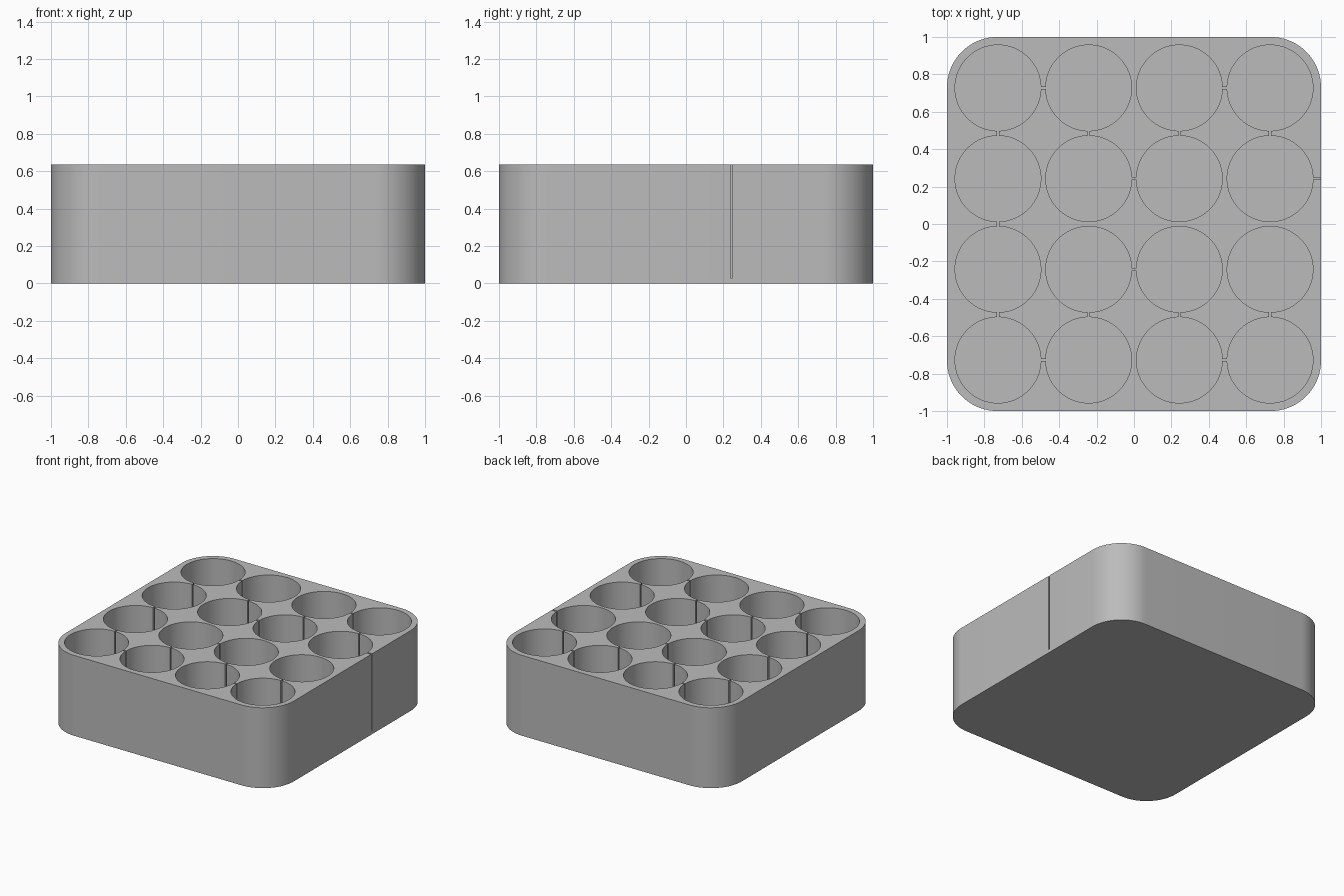
import bpy, bmesh, math
from mathutils import Matrix

if "Cube" in bpy.data.objects:
    bpy.data.objects.remove(bpy.data.objects["Cube"])

HEIGHT, FLOOR = 0.635, 0.028
PITCH, HOLE_R = 0.485, 0.2295
CORNER = 0.27
SLOT = 0.011
GRID = [(i - 1.5) * PITCH for i in range(4)]

grey = bpy.data.materials.new("plain grey")
grey.diffuse_color = (0.5, 0.5, 0.5, 1)
grey.use_nodes = True
grey.node_tree.nodes["Principled BSDF"].inputs["Base Color"].default_value = grey.diffuse_color


def make_object(name, bm):
    bmesh.ops.recalc_face_normals(bm, faces=bm.faces)
    mesh = bpy.data.meshes.new(name)
    bm.to_mesh(mesh)
    bm.free()
    mesh.materials.append(grey)
    obj = bpy.data.objects.new(name, mesh)
    bpy.context.collection.objects.link(obj)
    return obj


# Rounded square block
bm = bmesh.new()
outline = []
steps = 24
for quarter in range(4):
    sx, sy = [(1, 1), (-1, 1), (-1, -1), (1, -1)][quarter]
    for k in range(steps + 1):
        a = math.pi / 2 * (quarter + k / steps)
        outline.append(bm.verts.new((sx * (1 - CORNER) + CORNER * math.cos(a),
                                     sy * (1 - CORNER) + CORNER * math.sin(a), 0)))
base = bm.faces.new(outline)
top = bmesh.ops.extrude_face_region(bm, geom=[base], use_keep_orig=True)["geom"]
bmesh.ops.translate(bm, vec=(0, 0, HEIGHT),
                    verts=[v for v in top if isinstance(v, bmesh.types.BMVert)])
tray = make_object("tray_block", bm)

# Round wells
mid, depth = FLOOR + 0.5, 1.0
bm = bmesh.new()
for x in GRID:
    for y in GRID:
        bmesh.ops.create_cone(bm, cap_ends=True, segments=96, radius1=HOLE_R,
                              radius2=HOLE_R, depth=depth,
                              matrix=Matrix.Translation((x, y, mid)))
wells = make_object("well_cutter", bm)

# Thin wire slots linking the wells in one winding path, plus an exit on the right
slots = []
for y in GRID:
    outer = abs(y) > 0.5
    slots += [(x, y, True) for x in ((-PITCH, PITCH) if outer else (0,))]
for x in GRID:
    slots += [(x, -PITCH, False), (x, PITCH, False)]
slots += [(GRID[0], 0, False), (0.98, GRID[2], True)]
bm = bmesh.new()
for x, y, along_x in slots:
    length = 0.16 if x > 0.9 else 0.07
    size = (length, SLOT, depth) if along_x else (SLOT, length, depth)
    bmesh.ops.create_cube(bm, size=1, matrix=Matrix.Translation((x, y, mid))
                          @ Matrix.Diagonal((*size, 1)))
slits = make_object("slot_cutter", bm)

# Cut the tray
bpy.context.view_layer.objects.active = tray
tray.select_set(True)
for cutter in (wells, slits):
    mod = tray.modifiers.new(cutter.name, "BOOLEAN")
    mod.operation, mod.solver, mod.object = "DIFFERENCE", "EXACT", cutter
    bpy.ops.object.modifier_apply(modifier=mod.name)
for cutter in (wells, slits):
    bpy.data.objects.remove(cutter, do_unlink=True)

bpy.ops.object.shade_smooth_by_angle(angle=math.radians(30))
